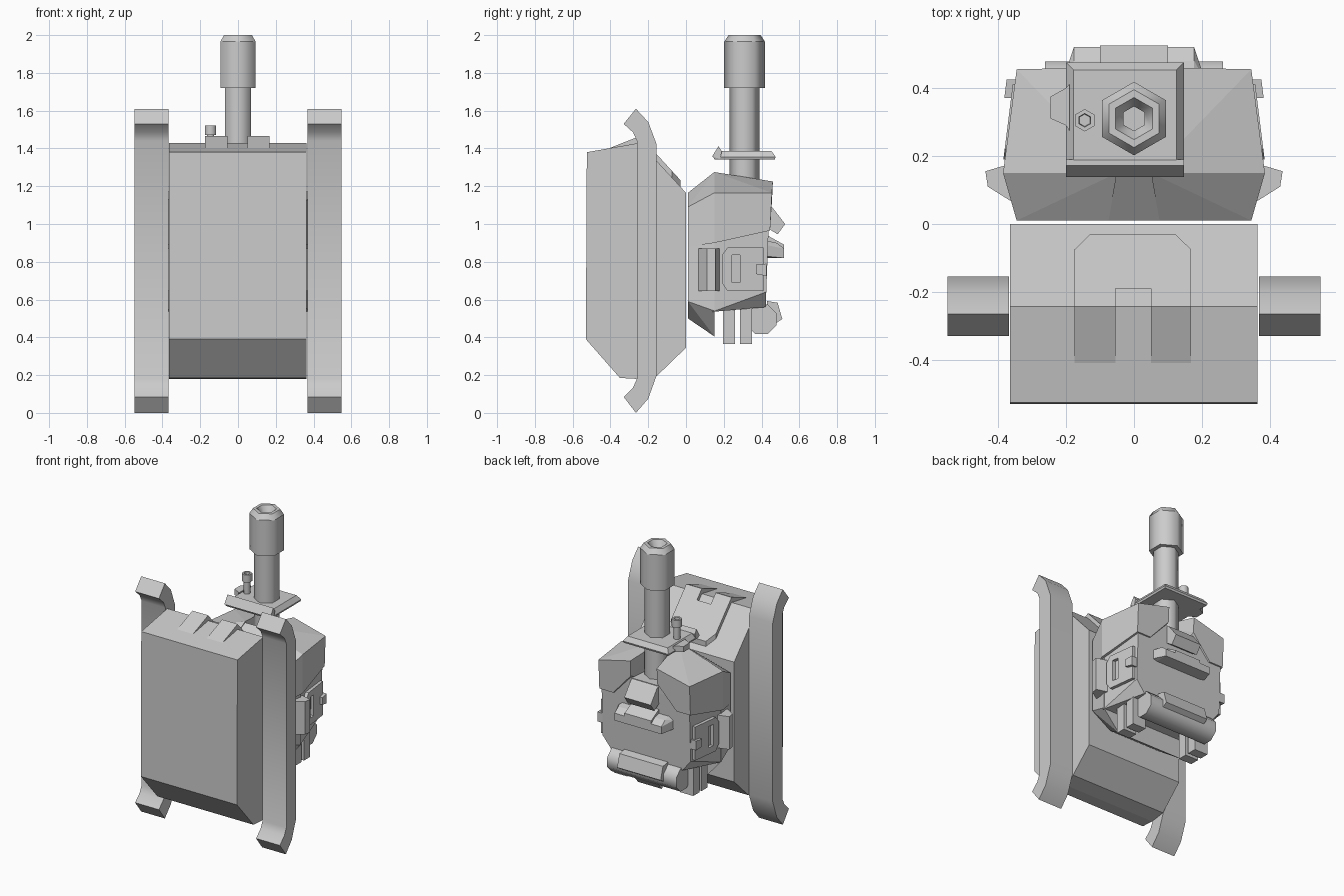
import bpy, bmesh, math
from mathutils import Vector

cube = bpy.data.objects.get("Cube")
if cube:
    bpy.data.objects.remove(cube)

grey = bpy.data.materials.new("plain_grey")
grey.use_nodes = True
grey.diffuse_color = (0.6, 0.6, 0.6, 1)
grey.node_tree.nodes["Principled BSDF"].inputs["Base Color"].default_value = (0.6, 0.6, 0.6, 1)


def finish(name, bm, soft=None):
    """Turn a bmesh into an object; soft(edge) picks the smooth edges."""
    bmesh.ops.recalc_face_normals(bm, faces=bm.faces)
    if soft:
        for f in bm.faces:
            f.smooth = True
        for e in bm.edges:
            e.smooth = soft(e)
    mesh = bpy.data.meshes.new(name)
    bm.to_mesh(mesh)
    bm.free()
    mesh.materials.append(grey)
    ob = bpy.data.objects.new(name, mesh)
    bpy.context.collection.objects.link(ob)
    return ob


def loft(name, rings, soft=None):
    """Skin a list of equal-length point rings and cap both ends."""
    bm = bmesh.new()
    rows = [[bm.verts.new(p) for p in ring] for ring in rings]
    n = len(rows[0])
    for a, b in zip(rows, rows[1:]):
        for i in range(n):
            j = (i + 1) % n
            bm.faces.new((a[i], a[j], b[j], b[i]))
    bm.faces.new(rows[0][::-1])
    bm.faces.new(rows[-1])
    return finish(name, bm, soft)


def extrude(name, axis, outline, a, b, soft=None):
    """Extrude a 2D outline along x, y or z from a to b."""
    place = {"x": lambda p, t: (t, p[0], p[1]),
             "y": lambda p, t: (p[0], t, p[1]),
             "z": lambda p, t: (p[0], p[1], t)}[axis]
    return loft(name, [[place(p, t) for p in outline] for t in (a, b)], soft)


def block(name, points, both=False):
    """Convex solid; both=True adds the points mirrored in x."""
    pts = list(points)
    if both:
        pts += [(-x, y, z) for x, y, z in points]
    bm = bmesh.new()
    verts = [bm.verts.new(p) for p in pts]
    res = bmesh.ops.convex_hull(bm, input=verts)
    spare = {v for v in res["geom_interior"] if isinstance(v, bmesh.types.BMVert)}
    spare |= {v for v in bm.verts if not v.link_faces}
    bmesh.ops.delete(bm, geom=list(spare), context="VERTS")
    bmesh.ops.dissolve_limit(bm, angle_limit=math.radians(2), verts=bm.verts, edges=bm.edges)
    return finish(name, bm)


def tube(name, centre, rings):
    """Six-sided turned part, smooth around, sharp at each ring."""
    cx, cy = centre
    turn = [math.pi / 2 + i * math.pi / 3 for i in range(6)]
    pts = [[(cx + r * math.cos(t), cy + r * math.sin(t), z) for t in turn] for z, r in rings]
    return loft(name, pts, lambda e: abs(e.verts[0].co.z - e.verts[1].co.z) > 1e-4)


def gentle(e):
    return e.calc_face_angle(3) < math.radians(40)


# Main hull
extrude("hull", "x", [(-0.53, 0.39), (-0.525, 1.38), (-0.243, 1.43), (0, 1.165),
                      (0, 0.345), (-0.155, 0.195), (-0.26, 0.18), (-0.35, 0.185)], -0.365, 0.363)

# Sloped hull plate with a notch, laid on the rear slope
plate = [(-0.175, -0.243), (-0.055, -0.243), (-0.055, -0.19), (0.05, -0.19), (0.05, -0.243),
         (0.168, -0.243), (0.168, -0.075), (0.122, -0.03), (-0.129, -0.03), (-0.175, -0.075)]
slope = lambda y: 1.165 - 1.09 * y
loft("slope_plate", [[(x, y, slope(y) - 0.01) for x, y in plate],
                     [(x, y, slope(y) + 0.035) for x, y in plate]])

# Two wedges on the hull top
for x0, x1, side in ((-0.175, -0.055, "right"), (0.05, 0.168, "left")):
    extrude(side + "_wedge", "x", [(-0.41, 1.4), (-0.243, 1.466), (-0.24, 1.41), (-0.41, 1.38)], x0, x1)

# Side tracks with hooked ends
track = [(-0.265, 1.61), (-0.2, 1.54), (-0.155, 1.42), (-0.155, 0.2), (-0.2, 0.075), (-0.265, 0),
         (-0.33, 0.085), (-0.28, 0.135), (-0.26, 0.18), (-0.26, 1.44), (-0.28, 1.485), (-0.33, 1.53)]

# Sloping side wall of the turret, used to seat the side details
wall = lambda y: 0.367 - 0.125 * (y - 0.15)


def side_plate(name, s, outline, d0, d1):
    loft(name, [[(s * (wall(y) + d), y, z) for y, z in outline] for d in (d0, d1)])


# Turret base, body and central filler
block("turret_base", [(0.345, 0.01, 0.59), (0.345, 0.01, 1.08), (0.2, 0.01, 0.5), (0.37, 0.15, 0.54),
                      (0.25, 0.15, 0.405), (0.37, 0.15, 1.1)], True)
block("turret_body", [(0.367, 0.14, 0.535), (0.367, 0.14, 1.1), (0.333, 0.425, 0.64),
                      (0.27, 0.422, 0.56), (0.333, 0.44, 1.05), (0.2, 0.44, 1.1)], True)
block("centre_filler", [(0.08, 0.01, 1.163), (0.06, 0.15, 1.268), (0.08, 0.01, 1),
                        (0.06, 0.15, 1)], True)

for s, side in ((1, "left"), (-1, "right")):
    extrude(side + "_track", "x", track, s * 0.368, s * 0.548, gentle)

    # Armoured cheek beside the gun
    cheek = [(0.05, 0.15, 1.275), (0.1, 0.46, 1.225), (0.075, 0.01, 1.165), (0.385, 0.15, 1.165),
             (0.345, 0.455, 1.165), (0.345, 0.01, 1.09), (0.385, 0.15, 0.9), (0.345, 0.445, 0.965),
             (0.345, 0.01, 0.88), (0.24, 0.445, 0.965), (0.1, 0.455, 1.12), (0.1, 0.01, 0.9)]
    block(side + "_cheek", [(s * x, y, z) for x, y, z in cheek])

    # Side bracket
    extrude(side + "_bracket", "z", [(s * x, y) for x, y in ((0.36, 0.178), (0.437, 0.155),
                                     (0.43, 0.11), (0.36, 0.066))], 0.645, 0.87)

    # Side hatch in two halves around a recessed slot
    side_plate(side + "_hatch_front", s, [(0.265, 0.645), (0.22, 0.645), (0.19, 0.69), (0.19, 0.835),
               (0.22, 0.875), (0.265, 0.875), (0.265, 0.835), (0.243, 0.835),
               (0.243, 0.69), (0.265, 0.69)], -0.01, 0.022)
    side_plate(side + "_hatch_rear", s, [(0.265, 0.645), (0.41, 0.645), (0.41, 0.875), (0.265, 0.875),
               (0.265, 0.835), (0.287, 0.835), (0.287, 0.69), (0.265, 0.69)], -0.01, 0.022)
    side_plate(side + "_latch", s, [(0.37, 0.735), (0.425, 0.725), (0.425, 0.79), (0.37, 0.785)], 0, 0.042)

    # Pair of small boxes under the turret
    for y, end in ((0.195, "front"), (0.285, "rear")):
        extrude(f"{side}_{end}_lower_box", "x", [(y, 0.365), (y + 0.065, 0.365), (y + 0.065, 0.56),
                (y, 0.56)], s * 0.2, s * 0.3)

# Gun, muzzle and bore
tube("gun_barrel", (0, 0.31), [(1.0, 0.079), (1.74, 0.079)])
tube("gun_muzzle", (0, 0.31), [(1.72, 0.04), (1.72, 0.108), (1.965, 0.108), (2, 0.085),
                               (2, 0.062), (1.95, 0.036), (1.93, 0.036)])
tube("small_barrel", (-0.145, 0.305), [(1.36, 0.021), (1.47, 0.021), (1.47, 0.033), (1.522, 0.033),
                                       (1.522, 0.02), (1.49, 0.018)])

# Gun shield with chamfered rim, raised lip and side tab
rim = lambda z, g: [(-0.2 + g, 0.145 + g, z), (0.147 - g, 0.145 + g, z),
                    (0.147 - g, 0.475 - g, z), (-0.2 + g, 0.475 - g, z)]
block("gun_shield", rim(1.342, 0.005) + rim(1.355, 0) + rim(1.386, 0.022))
extrude("shield_lip", "x", [(0.138, 1.357), (0.172, 1.412), (0.19, 1.384), (0.18, 1.345)], -0.2, 0.147)
extrude("shield_tab", "z", [(-0.19, 0.275), (-0.2, 0.29), (-0.245, 0.31), (-0.245, 0.375),
                            (-0.2, 0.4), (-0.19, 0.41)], 1.345, 1.384)

# Rear flap and rear box with end blocks
extrude("rear_flap", "x", [(0.43, 1.1), (0.455, 1.09), (0.525, 1.0), (0.485, 0.945), (0.43, 0.98)], -0.1, 0.1)
extrude("rear_box", "x", [(0.41, 0.94), (0.43, 0.94), (0.52, 0.89), (0.52, 0.82), (0.41, 0.82)], -0.1, 0.1)
for s, side in ((1, "left"), (-1, "right")):
    block(side + "_rear_box_end", [(s * x, y, z) for x in (0.1, 0.177) for y, z in
          ((0.41, 0.915), (0.48, 0.9), (0.52, 0.87), (0.52, 0.82), (0.41, 0.82))]
          + [(s * 0.21, 0.42, z) for z in (0.83, 0.89)])

# Bedroll under the rear face, with its box
roll = [(0.4 + 0.085 * math.cos(t), 0.495 + 0.085 * math.sin(t))
        for t in [math.radians(22.5 + 45 * i) for i in range(8)]]
extrude("bedroll", "x", roll, -0.262, 0.262, lambda e: e.calc_face_angle(3) < math.radians(50))
extrude("bedroll_box", "x", [(0.43, 0.592), (0.485, 0.583), (0.51, 0.497), (0.46, 0.465),
                             (0.42, 0.5)], -0.165, 0.165)
